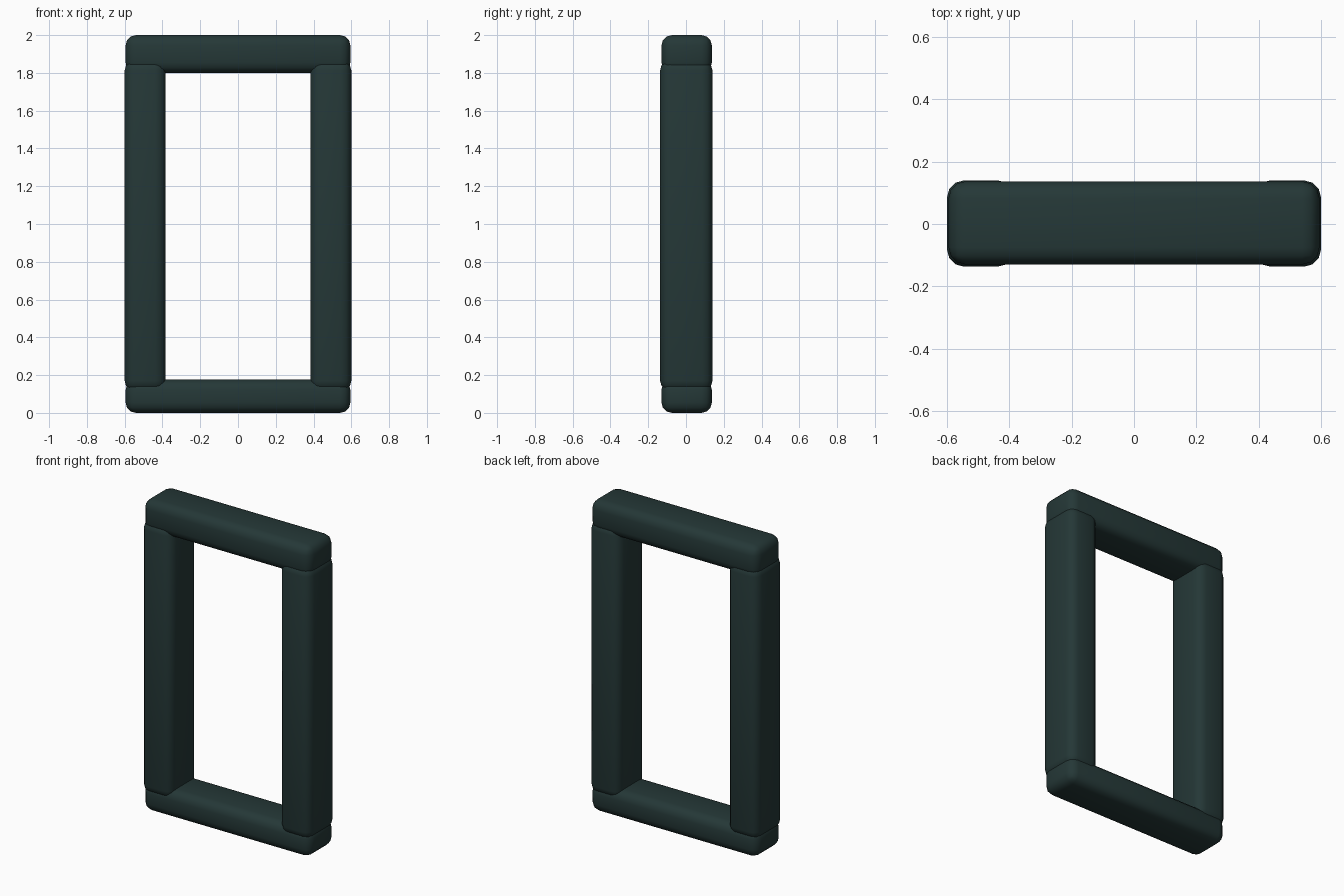
import bpy

if "Cube" in bpy.data.objects:
    bpy.data.objects.remove(bpy.data.objects["Cube"])

mat = bpy.data.materials.new("dark_teal")
mat.diffuse_color = (0.018, 0.039, 0.038, 1)
mat.use_nodes = True
mat.node_tree.nodes["Principled BSDF"].inputs["Base Color"].default_value = mat.diffuse_color


def bar(name, lo, hi, bevel):
    """Soft-edged box spanning two corners."""
    size = [b - a for a, b in zip(lo, hi)]
    centre = [(a + b) / 2 for a, b in zip(lo, hi)]
    bpy.ops.mesh.primitive_cube_add(size=1, location=centre)
    ob = bpy.context.object
    ob.name = name
    ob.scale = size
    bpy.ops.object.transform_apply(location=False, rotation=False, scale=True)
    mod = ob.modifiers.new("soft_edges", 'BEVEL')
    mod.width = bevel
    mod.segments = 3
    ob.data.materials.append(mat)
    bpy.ops.object.shade_smooth()
    return ob


# horizontal rails
bar("top_rail", (-0.595, -0.13, 1.80), (0.595, 0.137, 2.0), 0.055)
bar("bottom_rail", (-0.595, -0.13, 0.0), (0.595, 0.137, 0.177), 0.055)

# upright posts, ends sunk into the rails
bar("left_post", (-0.60, -0.137, 0.115), (-0.383, 0.14, 1.868), 0.055)
bar("right_post", (0.383, -0.137, 0.115), (0.60, 0.14, 1.868), 0.055)
